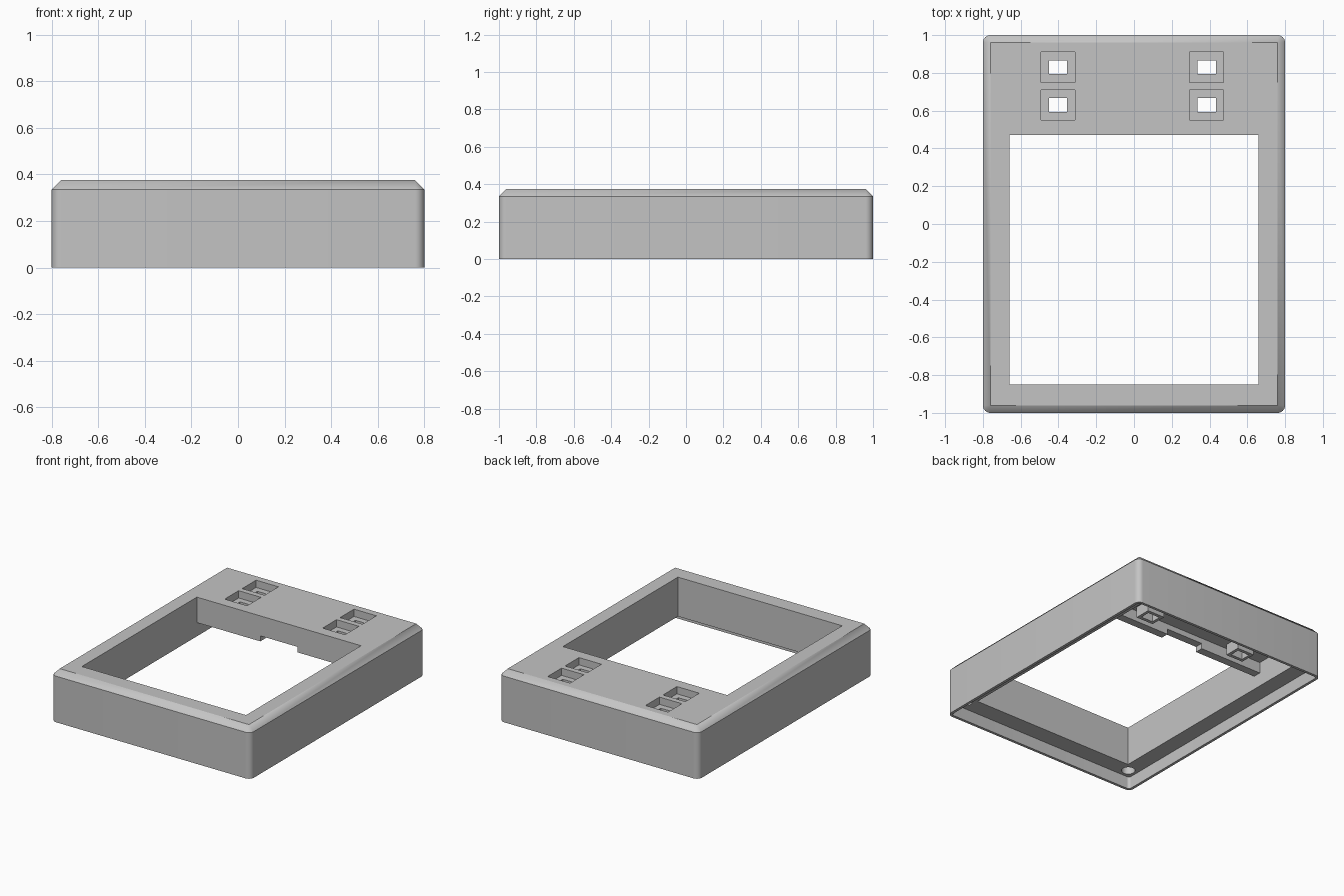
import bpy, bmesh, math
from mathutils import Matrix, Vector

if "Cube" in bpy.data.objects:
    bpy.data.objects.remove(bpy.data.objects["Cube"])

grey = bpy.data.materials.new("plain grey")
grey.diffuse_color = (0.55, 0.55, 0.55, 1)
grey.use_nodes = True
grey.node_tree.nodes["Principled BSDF"].inputs["Base Color"].default_value = grey.diffuse_color


def make_object(name, bm):
    bmesh.ops.recalc_face_normals(bm, faces=bm.faces)
    me = bpy.data.meshes.new(name)
    bm.to_mesh(me)
    bm.free()
    me.materials.append(grey)
    ob = bpy.data.objects.new(name, me)
    bpy.context.collection.objects.link(ob)
    return ob


def add_box(bm, x0, x1, y0, y1, z0, z1):
    m = Matrix.Translation(((x0 + x1) / 2, (y0 + y1) / 2, (z0 + z1) / 2))
    bmesh.ops.create_cube(bm, size=1, matrix=m @ Matrix.Diagonal((x1 - x0, y1 - y0, z1 - z0, 1)))


def boxes(name, specs):
    bm = bmesh.new()
    for s in specs:
        add_box(bm, *s)
    return make_object(name, bm)


def rounded_rect(hx, hy, r, n=8):
    pts = []
    for k, (sx, sy) in enumerate(((1, 1), (-1, 1), (-1, -1), (1, -1))):
        for i in range(n + 1):
            a = (k + i / n) * math.pi / 2
            pts.append((sx * (hx - r) + r * math.cos(a), sy * (hy - r) + r * math.sin(a)))
    return pts


def loft(name, levels):
    """Stack rounded rectangles (half x, half y, radius, z) into a closed solid."""
    bm = bmesh.new()
    rings = [[bm.verts.new((x, y, z)) for x, y in rounded_rect(hx, hy, r)]
             for hx, hy, r, z in levels]
    for a, b in zip(rings, rings[1:]):
        for i in range(len(a)):
            j = (i + 1) % len(a)
            bm.faces.new((a[i], a[j], b[j], b[i]))
    bm.faces.new(rings[0][::-1])
    bm.faces.new(rings[-1])
    bmesh.ops.remove_doubles(bm, verts=bm.verts, dist=1e-5)
    return make_object(name, bm)


def combine(target, tool, operation):
    mod = target.modifiers.new(operation.lower(), 'BOOLEAN')
    mod.operation, mod.solver, mod.object = operation, 'EXACT', tool
    bpy.context.view_layer.objects.active = target
    bpy.ops.object.modifier_apply(modifier=mod.name)
    bpy.data.objects.remove(tool)


# Outer block: rounded upright corners and a chamfered top edge
case = loft("case", [(0.8, 1.0, 0.04, 0), (0.8, 1.0, 0.04, 0.335), (0.76, 0.96, 0.0, 0.375)])

# Thin lip around the underside
combine(case, loft("lip_cutter", [(0.78, 0.98, 0.02, -0.1), (0.78, 0.98, 0.02, 0.09)]), 'DIFFERENCE')

# Large window, rear bay, hollow behind the crossbar, and cable notch
for name, spec in (
        ("window_cutter", (-0.66, 0.66, -0.85, 0.47, -0.2, 0.6)),
        ("bay_cutter", (-0.66, 0.66, 0.40, 0.93, 0.02, 0.19)),
        ("hollow_cutter", (-0.66, 0.66, 0.53, 0.93, 0.02, 0.27)),
        ("notch_cutter", (-0.15, 0.15, 0.40, 0.60, 0.05, 0.23))):
    combine(case, boxes(name, [spec]), 'DIFFERENCE')

# Four button wells: a sleeve below, a shallow recess above, a hole through both
centres = [(x, y) for x in (-0.402, 0.385) for y in (0.63, 0.83)]


def wells(name, hx, hy, z0, z1):
    return boxes(name, [(x - hx, x + hx, y - hy, y + hy, z0, z1) for x, y in centres])


combine(case, wells("button_sleeves", 0.07, 0.06, 0.19, 0.30), 'UNION')
combine(case, wells("recess_cutter", 0.09, 0.08, 0.322, 0.5), 'DIFFERENCE')
combine(case, wells("hole_cutter", 0.048, 0.036, 0.1, 0.5), 'DIFFERENCE')

# Round fixing holes in the four corners of the underside
bm = bmesh.new()
for sx in (-1, 1):
    for sy in (-1, 1):
        bmesh.ops.create_cone(bm, cap_ends=True, segments=24, radius1=0.046, radius2=0.046,
                              depth=0.18, matrix=Matrix.Translation((sx * 0.715, sy * 0.912, 0.11)))
combine(case, make_object("fixing_hole_cutter", bm), 'DIFFERENCE')

# Smooth the round corners and keep the other edges sharp
bpy.ops.object.select_all(action='DESELECT')
case.select_set(True)
bpy.context.view_layer.objects.active = case
bpy.ops.object.shade_smooth_by_angle(angle=math.radians(25))
